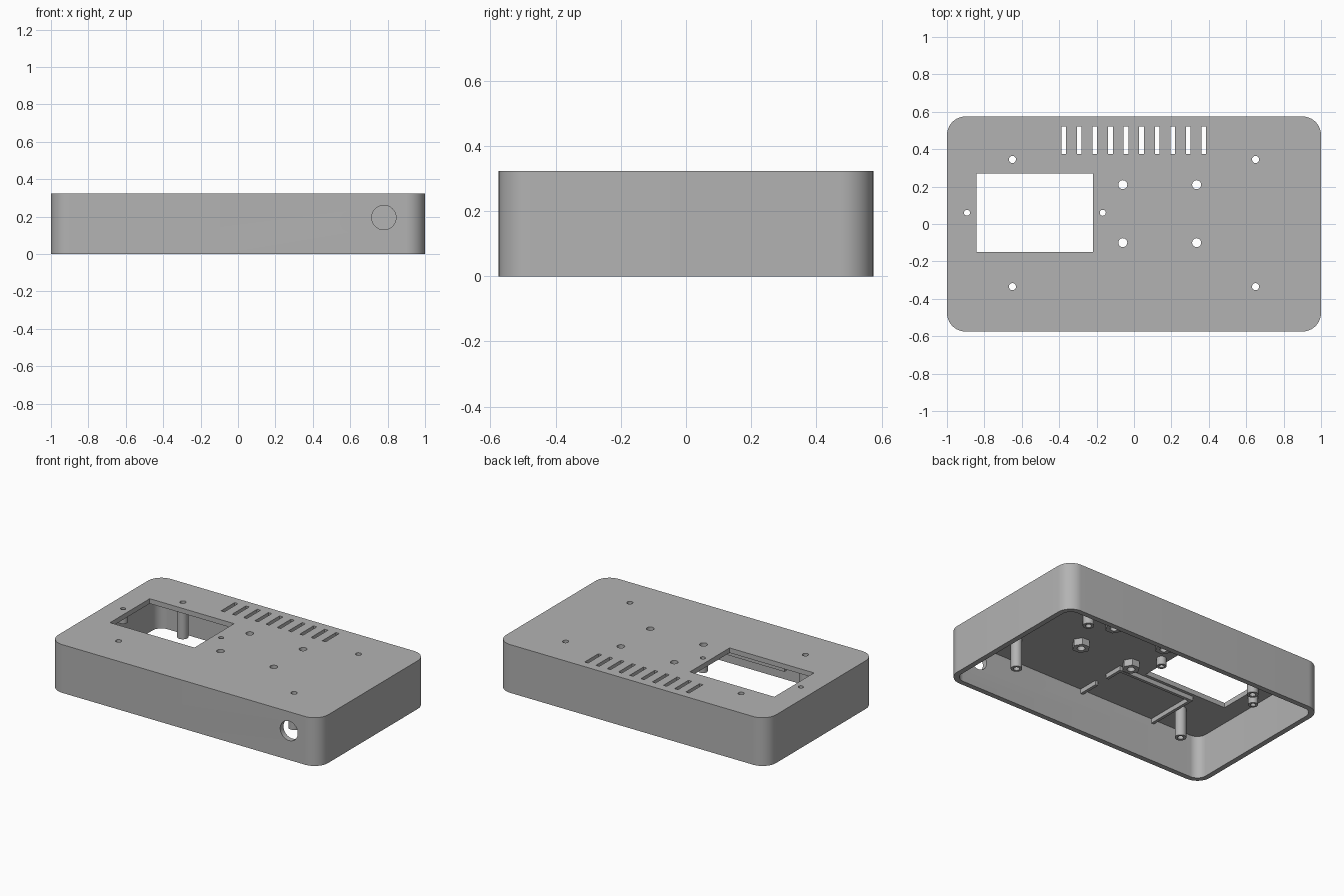
import bpy, bmesh
from math import cos, sin, pi

cube = bpy.data.objects.get("Cube")
if cube:
    bpy.data.objects.remove(cube, do_unlink=True)

HEIGHT, CEILING, WALL = 0.323, 0.29, 0.035
HALF_X, HALF_Y = 1.0, 0.575

gray = bpy.data.materials.new("plain gray plastic")
gray.use_nodes = True
COLOR = (0.45, 0.45, 0.45, 1)
gray.diffuse_color = COLOR
gray.node_tree.nodes["Principled BSDF"].inputs["Base Color"].default_value = COLOR


def circle(x, y, r, n=32, turn=0.0):
    return [(x + r * cos(2 * pi * i / n + turn), y + r * sin(2 * pi * i / n + turn)) for i in range(n)]


def rect(x0, x1, y0, y1):
    return [(x0, y0), (x1, y0), (x1, y1), (x0, y1)]


def rounded_rect(hx, hy, r, n=12):
    pts = []
    for q, (sx, sy) in enumerate([(1, 1), (-1, 1), (-1, -1), (1, -1)]):
        for i in range(n + 1):
            a = (q + i / n) * pi / 2
            pts.append((sx * (hx - r) + r * cos(a), sy * (hy - r) + r * sin(a)))
    return pts


def prisms(name, outlines, z0, z1):
    """One object made of upright prisms, one per outline."""
    bm = bmesh.new()
    for pts in outlines:
        low = [bm.verts.new((x, y, z0)) for x, y in pts]
        high = [bm.verts.new((x, y, z1)) for x, y in pts]
        bm.faces.new(low[::-1])
        bm.faces.new(high)
        for i in range(len(pts)):
            j = (i + 1) % len(pts)
            bm.faces.new((low[i], low[j], high[j], high[i]))
    mesh = bpy.data.meshes.new(name)
    bm.to_mesh(mesh)
    bm.free()
    mesh.materials.append(gray)
    obj = bpy.data.objects.new(name, mesh)
    bpy.context.collection.objects.link(obj)
    return obj


def activate(obj):
    bpy.ops.object.select_all(action='DESELECT')
    obj.select_set(True)
    bpy.context.view_layer.objects.active = obj


def cut(obj, cutter):
    mod = obj.modifiers.new("cut", 'BOOLEAN')
    mod.operation = 'DIFFERENCE'
    mod.solver = 'EXACT'
    mod.object = cutter
    activate(obj)
    bpy.ops.object.modifier_apply(modifier=mod.name)


# Positions of the fixings
case_screws = [(x, y) for x in (-0.65, 0.65) for y in (-0.335, 0.345)]
board_screws = [(x, y) for x in (-0.06, 0.335) for y in (-0.1, 0.21)]
display_screws = [(-0.893, 0.06), (-0.167, 0.06)]

# Shell, open underneath
shell = prisms("shell", [rounded_rect(HALF_X, HALF_Y, 0.1)], 0, HEIGHT)
cavity = prisms("cavity_cutter", [rounded_rect(HALF_X - WALL, HALF_Y - WALL, 0.1 - WALL)], -0.1, CEILING)
cut(shell, cavity)

# Display window, vent slots and screw holes
openings = [rect(-0.843, -0.218, -0.15, 0.27)]
for i in range(10):
    x = -0.376 + i * 0.0833
    openings.append(rect(x - 0.0125, x + 0.0125, 0.375, 0.52))
openings += [circle(x, y, 0.019) for x, y in case_screws]
openings += [circle(x, y, 0.024) for x, y in board_screws]
openings += [circle(x, y, 0.016) for x, y in display_screws]
holes = prisms("opening_cutter", openings, -0.1, HEIGHT + 0.1)
cut(shell, holes)

# Round cable hole in the front wall
cable = prisms("cable_hole_cutter", [circle(0, 0, 0.065, 48)], -0.1, 0.1)
cable.rotation_euler = (pi / 2, 0, 0)
cable.location = (0.78, -HALF_Y, 0.195)
bpy.context.view_layer.update()
cut(shell, cable)

# Hollow posts and hexagonal standoffs under the top
case_posts = prisms("case_screw_posts", [circle(x, y, 0.035) for x, y in case_screws], 0.09, CEILING)
display_posts = prisms("display_screw_posts", [circle(x, y, 0.03) for x, y in display_screws], 0.235, CEILING)
standoffs = prisms("hex_standoffs", [circle(x, y, 0.055, 6) for x, y in board_screws], 0.245, CEILING)
for part in (case_posts, display_posts, standoffs):
    cut(part, holes)

# Low ribs framing a compartment against the front wall
inner_y = -HALF_Y + WALL
ribs = prisms("compartment_ribs", [
    rect(-0.61, -0.03, -0.19, -0.17),
    rect(-0.61, -0.59, inner_y, -0.19),
    rect(-0.05, -0.03, inner_y, -0.4),
    rect(-0.05, -0.03, -0.3, -0.19),
], 0.26, CEILING)

for cutter in (cavity, holes, cable):
    bpy.data.objects.remove(cutter, do_unlink=True)
for part in (shell, case_posts, display_posts, standoffs, ribs):
    activate(part)
    bpy.ops.object.shade_smooth_by_angle(angle=pi / 6)
